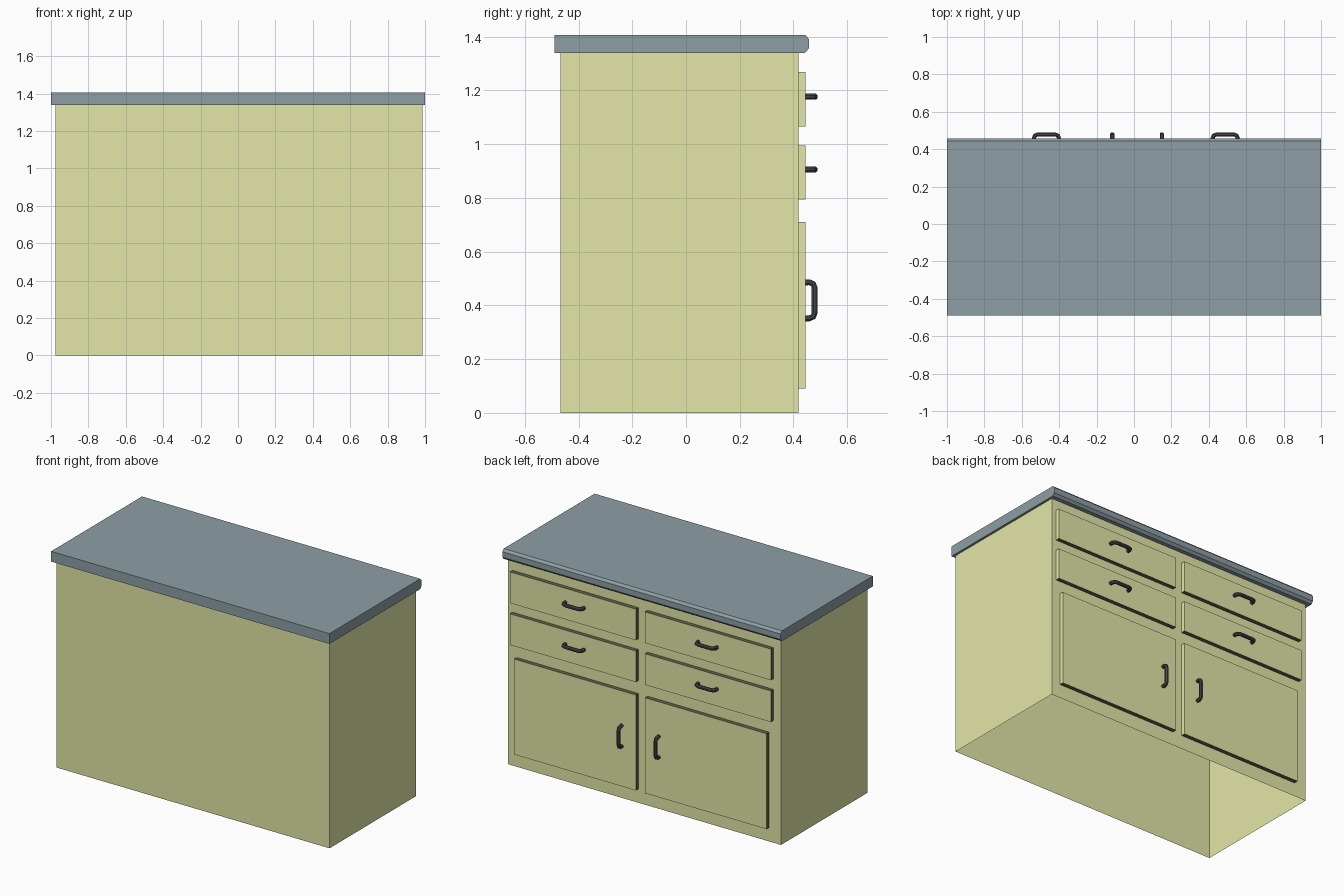
import bpy, bmesh, math
from mathutils import Vector

if "Cube" in bpy.data.objects:
    bpy.data.objects.remove(bpy.data.objects["Cube"])


def material(name, rgb):
    m = bpy.data.materials.new(name)
    m.diffuse_color = (*rgb, 1)
    m.use_nodes = True
    m.node_tree.nodes["Principled BSDF"].inputs["Base Color"].default_value = m.diffuse_color
    return m


KHAKI = material("khaki paint", (0.77, 0.80, 0.39))
OLIVE = material("dark olive edge", (0.12, 0.125, 0.065))
SLATE = material("slate blue grey", (0.27, 0.345, 0.375))
IRON = material("dark iron", (0.065, 0.065, 0.072))


def finish(name, bm, mat, fix_normals=True):
    if fix_normals:
        bmesh.ops.recalc_face_normals(bm, faces=bm.faces)
    me = bpy.data.meshes.new(name)
    bm.to_mesh(me)
    bm.free()
    me.materials.append(mat)
    ob = bpy.data.objects.new(name, me)
    bpy.context.collection.objects.link(ob)
    return ob


def box(name, lo, hi, mat, open_bottom=False):
    bm = bmesh.new()
    bmesh.ops.create_cube(bm, size=1)
    for v in bm.verts:
        v.co = Vector([lo[i] if v.co[i] < 0 else hi[i] for i in range(3)])
    if open_bottom:
        bm.normal_update()
        bmesh.ops.delete(bm, geom=[f for f in bm.faces if f.normal.z < -0.5],
                         context='FACES')
    return finish(name, bm, mat, not open_bottom)


# Cabinet carcass, open underneath
box("cabinet_body", (-0.976, -0.468, 0), (0.986, 0.418, 1.339), KHAKI, True)

# Countertop: side profile with a chamfered edge over the drawers
profile = [(-0.49, 1.34), (0.443, 1.34), (0.457, 1.356),
           (0.457, 1.392), (0.443, 1.407), (-0.49, 1.407)]
bm = bmesh.new()
face = bm.faces.new([bm.verts.new((-1, y, z)) for y, z in profile])
ext = bmesh.ops.extrude_face_region(bm, geom=[face])
for g in ext["geom"]:
    if isinstance(g, bmesh.types.BMVert):
        g.co.x = 1
finish("countertop", bm, SLATE)


# Pull handle: faceted tube swept along a bracket-shaped path
def handle(name, x, z, vertical):
    half, reach, r, corner, sides = 0.067, 0.479, 0.012, 0.02, 8
    path = [(-half, 0.438)]
    for a in (180, 135, 90):
        t = math.radians(a)
        path.append((-half + corner + corner * math.cos(t),
                     reach - corner + corner * math.sin(t)))
    path += [(-s, y) for s, y in reversed(path)]
    bm = bmesh.new()
    rings = []
    for i, (s, y) in enumerate(path):
        a = Vector(path[max(i - 1, 0)])
        b = Vector(path[min(i + 1, len(path) - 1)])
        t = (b - a).normalized()
        ring = []
        for k in range(sides):
            ang = 2 * math.pi * (k + 0.5) / sides
            u, w = r * math.cos(ang), r * math.sin(ang)
            ps, py = s - t.y * u, y + t.x * u
            co = (x + w, py, z + ps) if vertical else (x + ps, py, z + w)
            ring.append(bm.verts.new(co))
        rings.append(ring)
    for p, q in zip(rings, rings[1:]):
        for k in range(sides):
            n = (k + 1) % sides
            bm.faces.new((p[k], p[n], q[n], q[k]))
    bm.faces.new(rings[0])
    bm.faces.new(rings[-1])
    finish(name, bm, IRON)


# Drawer fronts and doors, mirrored about the centre stile
MID = 0.0165
for side, s in (("right", 1), ("left", -1)):
    def front(name, far, z0, z1):
        xs = sorted((MID + s * 0.033, MID + s * far))
        ob = box(name, (xs[0], 0.416, z0), (xs[1], 0.445, z1), KHAKI)
        # Dark top, bottom and left rims
        ob.data.materials.append(OLIVE)
        for f in ob.data.polygons:
            if abs(f.normal.z) > 0.5 or f.normal.x < -0.5:
                f.material_index = 1

    for level, z0, z1, hz in (("upper", 1.066, 1.268, 1.177),
                              ("lower", 0.794, 0.996, 0.906)):
        front(f"{level}_drawer_{side}", 0.938, z0, z1)
        handle(f"{level}_drawer_handle_{side}", 0.0095 + s * 0.478, hz, False)
    front(f"door_{side}", 0.907, 0.09, 0.71)
    handle(f"door_handle_{side}", MID + s * 0.133, 0.419, True)
